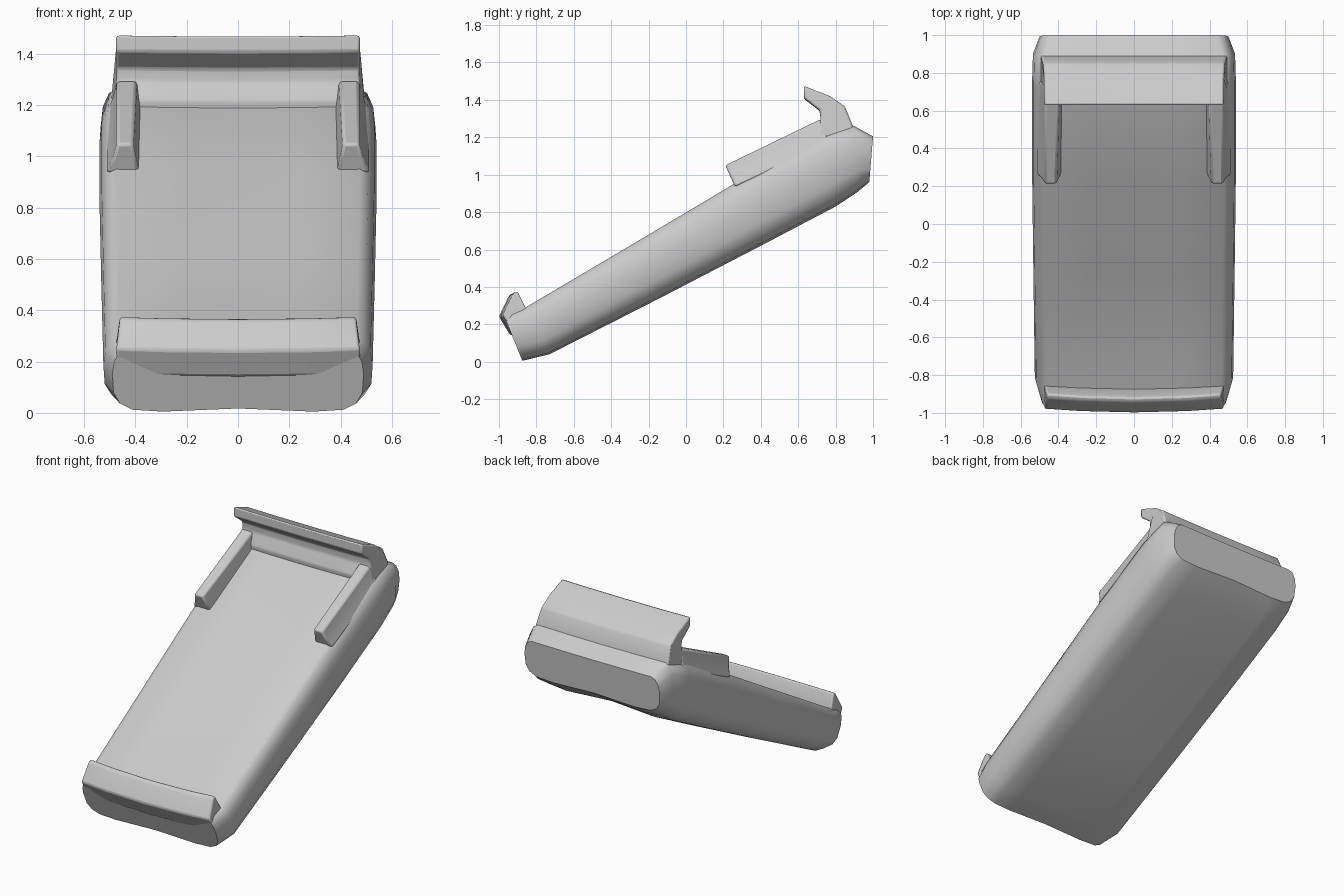
import bpy, bmesh, math

cube = bpy.data.objects.get("Cube")
if cube:
    bpy.data.objects.remove(cube, do_unlink=True)

# Single grey finish
grey = bpy.data.materials.new("plain_grey")
grey.use_nodes = True
colour = (0.6, 0.6, 0.6, 1)
grey.diffuse_color = colour
grey.node_tree.nodes["Principled BSDF"].inputs["Base Color"].default_value = colour


def loft(name, rings, bevel=0.0, angle=40):
    """Skin a row of closed rings and cap both ends."""
    bm = bmesh.new()
    rows = [[bm.verts.new(p) for p in ring] for ring in rings]
    n = len(rows[0])
    for a, b in zip(rows, rows[1:]):
        for i in range(n):
            j = (i + 1) % n
            bm.faces.new((a[i], a[j], b[j], b[i]))
    bm.faces.new(rows[0])
    bm.faces.new(rows[-1])
    bmesh.ops.recalc_face_normals(bm, faces=bm.faces)
    mesh = bpy.data.meshes.new(name)
    bm.to_mesh(mesh)
    bm.free()
    mesh.materials.append(grey)
    ob = bpy.data.objects.new(name, mesh)
    bpy.context.collection.objects.link(ob)
    if bevel:
        mod = ob.modifiers.new("soft_edges", "BEVEL")
        mod.width, mod.segments = bevel, 2
        mod.limit_method, mod.angle_limit = "ANGLE", math.radians(30)
    bpy.ops.object.select_all(action="DESELECT")
    ob.select_set(True)
    bpy.context.view_layer.objects.active = ob
    bpy.ops.object.shade_smooth_by_angle(angle=math.radians(angle))
    return ob


def cross_bar(name, profile, dip=0.0, sweep=0.0, bevel=0.01):
    """Bar across x; profile points are (y, z, half width)."""
    rings = []
    for t in (-1, -0.6, 0, 0.6, 1):
        mid = 1 - t * t
        rings.append([(t * w, y + sweep * (1 - mid), z - dip * mid)
                      for y, z, w in profile])
    return loft(name, rings, bevel)


# Sloping body: half section as (width factor, depth factor)
half = [(0.45, 0.01), (0.88, 0.0), (0.94, 0.05), (0.985, 0.2), (1.0, 0.4),
        (0.99, 0.7), (0.94, 0.87), (0.84, 0.97), (0.6, 1.0)]
section = ([(0, 0.015)] + half + [(0, 0.95)]
           + [(-u, v) for u, v in reversed(half)])

# Stations along the slope: top y, top z, bottom y, bottom z, half width
stations = [(-0.975, 0.25, -0.875, 0.005, 0.49),
            (-0.87, 0.283, -0.73, 0.04, 0.525),
            (-0.3, 0.62, -0.15, 0.335, 0.533),
            (0.255, 0.95, 0.4, 0.62, 0.54),
            (0.70, 1.20, 0.8, 0.83, 0.54),
            (0.89, 1.265, 0.92, 0.91, 0.535),
            (1.0, 1.205, 0.98, 0.96, 0.50)]
loft("sloping_body", [[(u * w, ty + (by - ty) * v, tz + (bz - tz) * v)
                       for u, v in section]
                      for ty, tz, by, bz, w in stations])

# Raised lip at the low front end
cross_bar("front_lip", [(-1.0, 0.25, 0.475), (-0.945, 0.365, 0.46),
                        (-0.92, 0.377, 0.46), (-0.865, 0.265, 0.48),
                        (-0.86, 0.15, 0.48), (-0.94, 0.15, 0.48)],
          dip=0.008, sweep=0.02)

# Curled hook at the high back end
cross_bar("back_hook", [(0.63, 1.475, 0.475), (0.77, 1.42, 0.475),
                        (0.85, 1.365, 0.478), (0.89, 1.265, 0.49),
                        (0.90, 1.18, 0.50), (0.70, 1.15, 0.50),
                        (0.685, 1.22, 0.48), (0.72, 1.295, 0.475),
                        (0.715, 1.345, 0.475), (0.63, 1.41, 0.475)],
          dip=0.004)

# Side rails framing the shallow recess: tapered bars on each side
rail_ends = [(0.21, 1.05, 0.262, 0.935, 0.41),
             (0.72, 1.297, 0.77, 1.17, 0.395)]
for side, label in ((1, "left"), (-1, "right")):
    rings = []
    for ty, tz, by, bz, inner in rail_ends:
        my, mz = (ty + by) / 2, (tz + bz) / 2
        rings.append([(side * inner, ty, tz), (side * 0.472, ty, tz),
                      (side * 0.488, my, mz), (side * 0.515, by, bz),
                      (side * (inner - 0.025), by, bz)])
    loft(label + "_rail", rings, bevel=0.012)
